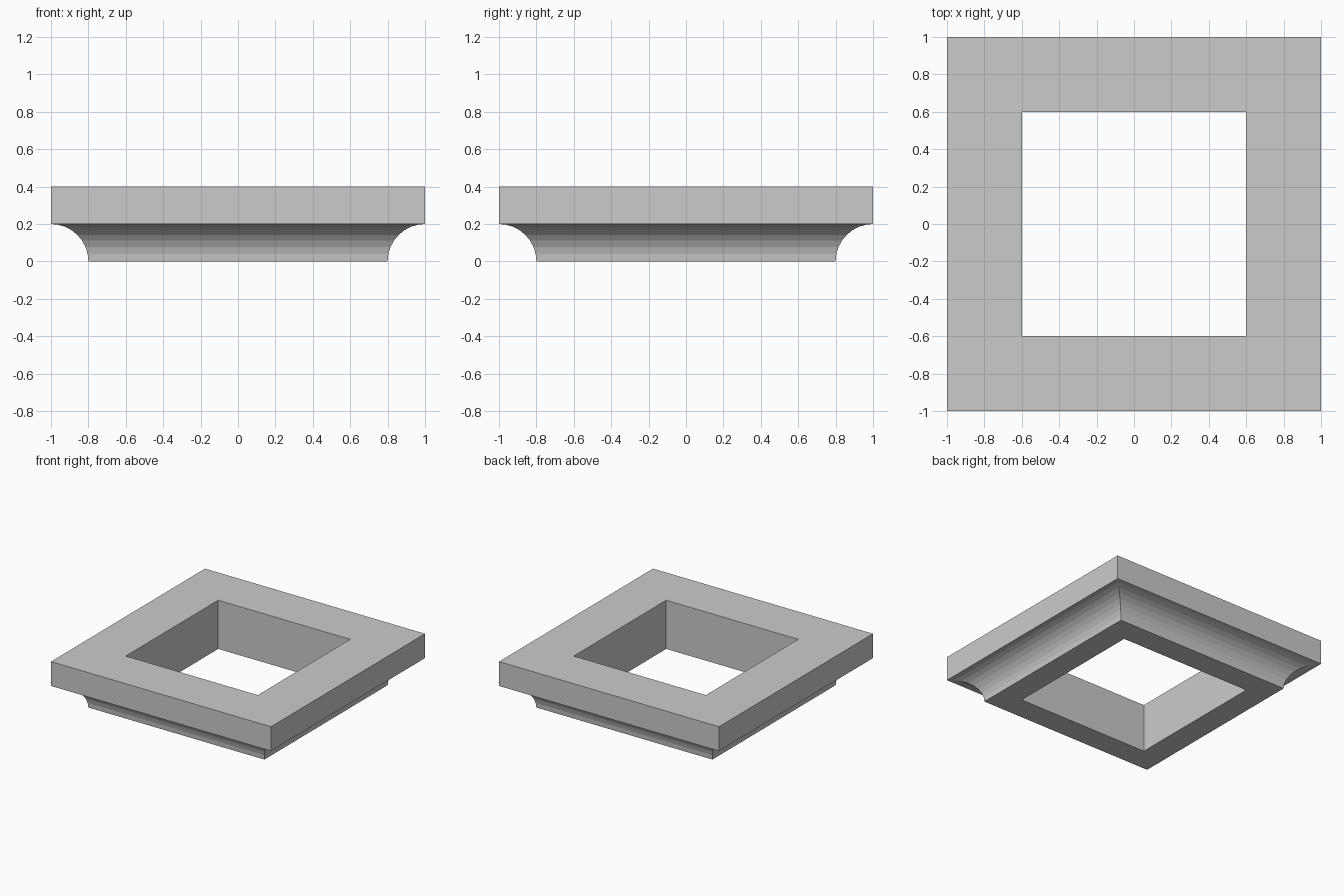
import bpy, bmesh
from math import sin, cos, pi

if "Cube" in bpy.data.objects:
    bpy.data.objects.remove(bpy.data.objects["Cube"])

# Frame cross-section as (half width, height): cove, upright edge, inner wall
STEPS = 8
R = 0.2
profile = [(1 - R * cos(i * pi / 2 / STEPS), R * sin(i * pi / 2 / STEPS))
           for i in range(STEPS + 1)]
profile += [(1.0, 0.4), (0.6, 0.4), (0.6, 0.0)]

# Sweep the section around the four mitred corners
bm = bmesh.new()
corners = [(-1, -1), (1, -1), (1, 1), (-1, 1)]
rings = [[bm.verts.new((sx * w, sy * w, z)) for w, z in profile]
         for sx, sy in corners]
n = len(profile)
for c in range(4):
    a, b = rings[c], rings[(c + 1) % 4]
    for i in range(n):
        j = (i + 1) % n
        bm.faces.new((a[i], b[i], b[j], a[j]))
bmesh.ops.recalc_face_normals(bm, faces=bm.faces)

mesh = bpy.data.meshes.new("coved_square_frame")
bm.to_mesh(mesh)
bm.free()
frame = bpy.data.objects.new("coved_square_frame", mesh)
bpy.context.collection.objects.link(frame)
